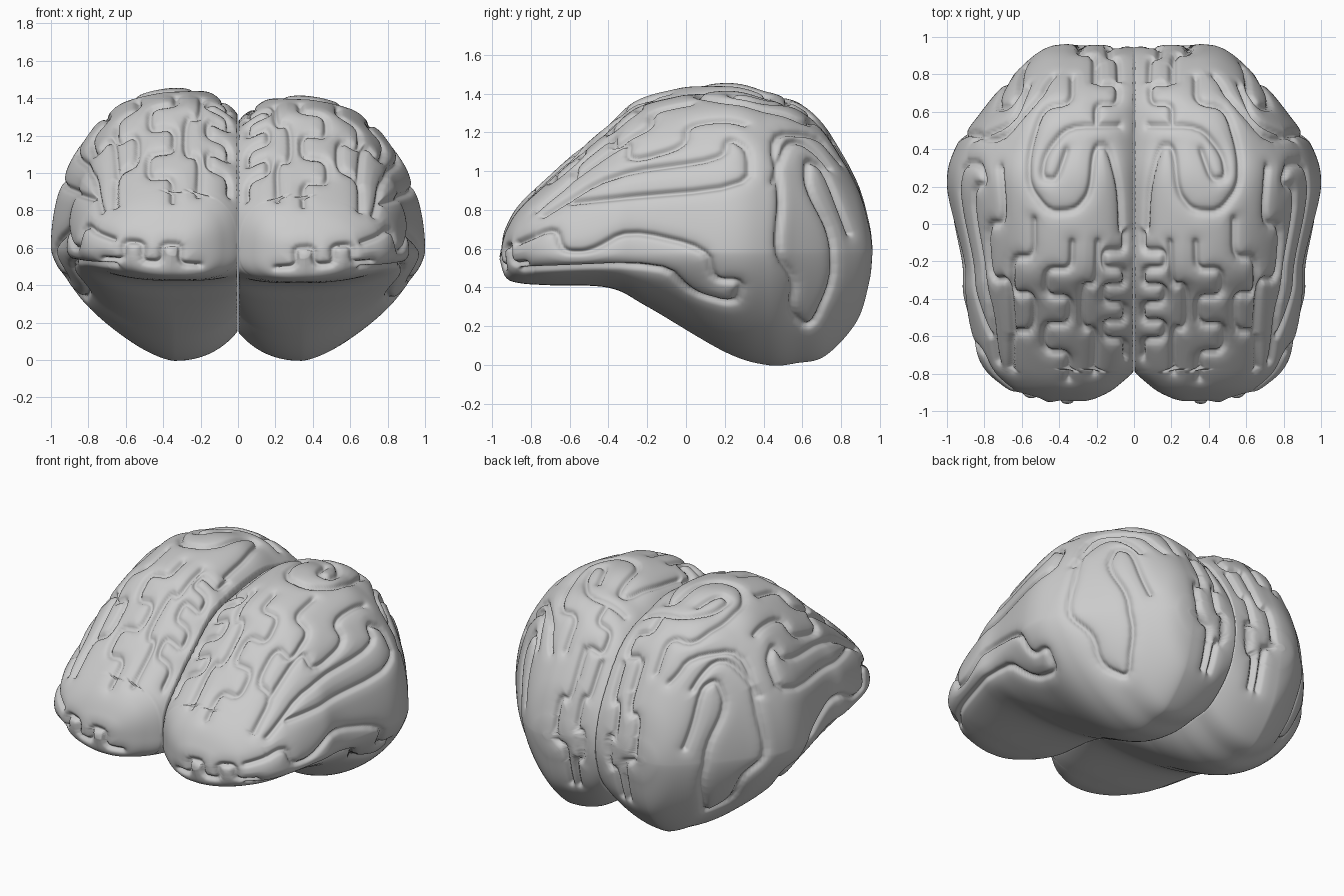
import bpy, math
from mathutils import Vector
from mathutils.bvhtree import BVHTree
from mathutils.kdtree import KDTree

if "Cube" in bpy.data.objects:
    bpy.data.objects.remove(bpy.data.objects["Cube"])

RINGS, SEG = 200, 350
MID_X, MID_Z = .34, .6  # heart of each lobe

# Stations from front to back: y, top z, bottom z, outer x, inner x
STATIONS = [
    (-.965, .61, .56, .39, .33), (-.93, .71, .465, .57, .2), (-.86, .83, .435, .71, .08),
    (-.72, .965, .424, .83, -.04), (-.4, 1.245, .41, .91, -.13), (-.2, 1.39, .31, .92, -.13),
    (.2, 1.455, .07, 1, -.13), (.42, 1.41, 0, .95, -.13), (.57, 1.36, .01, .84, -.13),
    (.72, 1.23, .05, .72, -.13), (.88, .95, .23, .56, -.1), (.945, .74, .44, .46, 0),
    (.962, .62, .58, .37, .3)]

# Square-wave grooves: start u v, end u v, half width, steps
TOP = [(.1, -.05, .1, -.72, .06, 7), (.23, -.1, .25, -.8, .04, 3), (.4, -.1, .42, -.84, .07, 5),
       (.6, .02, .6, -.78, .06, 4), (.77, .3, .7, -.6, .05, 3), (.14, .55, .14, .86, .06, 3)]
FRONT = [(.2, .56, .72, .59, .055, 5)]
BACK = [(.1, 1.1, .13, .28, .025, 4), (.25, 1.15, .25, .28, .04, 3)]

# Long folds on the crown (x, y)
CROWN_OUTER = [(.06, -.03), (.07, .2), (.13, .42), (.21, .42), (.23, .17), (.31, .07), (.46, .06),
               (.57, .2), (.57, .38), (.5, .63), (.33, .66), (.33, .8)]
CROWN_INNER = [(.07, .53), (.35, .53), (.48, .38), (.5, .25), (.42, .23), (.36, .4)]
CROWN_SIDE = [(.86, .46), (.65, .55), (.57, .75)]

# Long folds on the side (y, z)
REAR_FOLD = [(.8, 1.08), (.68, 1.23), (.44, 1.24), (.5, .9), (.47, .6), (.57, .45), (.54, .27),
             (.65, .18), (.77, .45), (.76, .7), (.63, .95), (.63, 1.1), (.72, 1.05), (.85, .7)]
UPPER_FOLD = [(-.74, .8), (-.4, 1.02), (.19, 1.1), (.22, 1.22), (.33, 1.15), (.33, .95), (-.6, .87)]
LOWER_FOLD = [(-.88, .65), (-.68, .74), (-.64, .6), (-.5, .6), (-.3, .72), (.1, .62), (.14, .44),
              (.29, .44), (.25, .31), (.03, .37), (-.12, .53), (-.85, .5)]


def catmull(p0, p1, p2, p3, t):
    return [.5 * (2*b + (c-a)*t + (2*a-5*b+4*c-d)*t*t + (3*b-a-3*c+d)*t**3)
            for a, b, c, d in zip(p0, p1, p2, p3)]


def resample(points, lengths, count):
    """Evenly spaced points along a path with given segment lengths."""
    total, out, k, run = sum(lengths), [], 0, 0.0
    for i in range(count):
        target = total * i / (count - 1)
        while k < len(lengths) - 1 and run + lengths[k] < target:
            run += lengths[k]
            k += 1
        f = min(1, max(0, (target - run) / max(lengths[k], 1e-9)))
        out.append([a + (b - a) * f for a, b in zip(points[k], points[k + 1])])
    return out


def section(y, top, bot, outer, inner):
    """Rounded cross-section with a flat wall beside the midline."""
    s = min(1, max(0, (y + .4) / .5))
    low_n = 2.1 - .6 * s * s * (3 - 2 * s)
    pts = []
    for k in range(481):
        a = 2 * math.pi * k / 480
        c, z = math.cos(a), math.sin(a)
        n = (2.0 if z >= 0 else low_n) if c >= 0 else (2.8 if z >= 0 else 3.0 - .8 * s)
        rx = outer - MID_X if c >= 0 else MID_X - inner
        rz = top - MID_Z if z >= 0 else MID_Z - bot
        pts.append((max(.002, MID_X + rx * math.copysign(abs(c) ** (2/n), c)),
                    MID_Z + rz * math.copysign(abs(z) ** (2/n), z)))
    lens = [math.dist(p, q) * (.15 if max(p[0], q[0]) < .005 else 1) for p, q in zip(pts, pts[1:])]
    return [Vector((x, y, z)) for x, z in resample(pts, lens, SEG + 1)[:SEG]]


def meander(u0, v0, u1, v1, amp, steps):
    """Square wave wandering along a straight line."""
    a, b = Vector((u0, v0)), Vector((u1, v1))
    side = Vector((v0 - v1, u1 - u0)).normalized() * amp
    pts = []
    for k in range(steps):
        s = side if k % 2 else -side
        pts += [a.lerp(b, k / steps) + s, a.lerp(b, (k + 1) / steps) + s]
    return [tuple(p) for p in pts]


def rounded(line):
    """Corner-cut a polyline, then sample it finely."""
    for _ in range(2):
        new = [line[0]]
        for (ax, ay), (bx, by) in zip(line, line[1:]):
            new += [(.8*ax + .2*bx, .8*ay + .2*by), (.2*ax + .8*bx, .2*ay + .8*by)]
        line = new + [line[-1]]
    for p, q in zip(line, line[1:]):
        n = max(1, int(math.dist(p, q) / .003))
        for i in range(n):
            yield p[0] + (q[0]-p[0]) * i / n, p[1] + (q[1]-p[1]) * i / n


# Smooth hemisphere body
ends = [STATIONS[0]] + STATIONS + [STATIONS[-1]]
path = [catmull(*ends[i:i + 4], k / 30) for i in range(len(STATIONS) - 1) for k in range(30)]
path.append(list(STATIONS[-1]))
stations = resample(path, [math.dist(p[:4], q[:4]) for p, q in zip(path, path[1:])], RINGS)
verts = [v for st in stations for v in section(*st)]
faces = []
for i in range(RINGS - 1):
    for j in range(SEG):
        a, b = i * SEG + j, i * SEG + (j + 1) % SEG
        faces.append((a, a + SEG, b + SEG, b))
faces.append(tuple(range(SEG)))
faces.append(tuple(reversed(range((RINGS - 1) * SEG, RINGS * SEG))))

# Project the grooves onto the body
tree = BVHTree.FromPolygons(verts, faces)
hits = []
for lines, place, aim in (
        ([meander(*m) for m in TOP] + [CROWN_OUTER, CROWN_INNER, CROWN_SIDE],
         lambda u, v: (u, v, 3), (0, 0, -1)),
        ([REAR_FOLD, UPPER_FOLD, LOWER_FOLD], lambda u, v: (3, u, v), (-1, 0, 0)),
        ([meander(*m) for m in FRONT], lambda u, v: (u, -3, v), (0, 1, 0)),
        ([meander(*m) for m in BACK], lambda u, v: (u, 3, v), (0, -1, 0))):
    for line in lines:
        for u, v in rounded(line):
            hit = tree.ray_cast(Vector(place(u, v)), Vector(aim))[0]
            if hit:
                hits.append(hit)
kd = KDTree(len(hits))
for i, h in enumerate(hits):
    kd.insert(h, i)
kd.balance()

# Press the grooves in along the surface normals
base = bpy.data.meshes.new("base")
base.from_pydata(verts, [], faces)
carved = []
for v in base.vertices:
    p = v.co.copy()
    d = kd.find(p)[2]
    if p.x > .004 and d < .15:
        p -= v.normal * (.024 * math.exp(-(d / .016) ** 2) + .010 * math.exp(-(d / .045) ** 2))
        p.x = max(p.x, .002)
    carved.append(p)
bpy.data.meshes.remove(base)


def hemisphere(name, side, height):
    mesh = bpy.data.meshes.new(name)
    mesh.from_pydata([(side * p.x, p.y, height * p.z) for p in carved], [],
                     faces if side > 0 else [f[::-1] for f in faces])
    mesh.polygons.foreach_set("use_smooth", [True] * len(mesh.polygons))
    bpy.context.collection.objects.link(bpy.data.objects.new(name, mesh))


hemisphere("right_hemisphere", 1, .972)
hemisphere("left_hemisphere", -1, 1.0)
